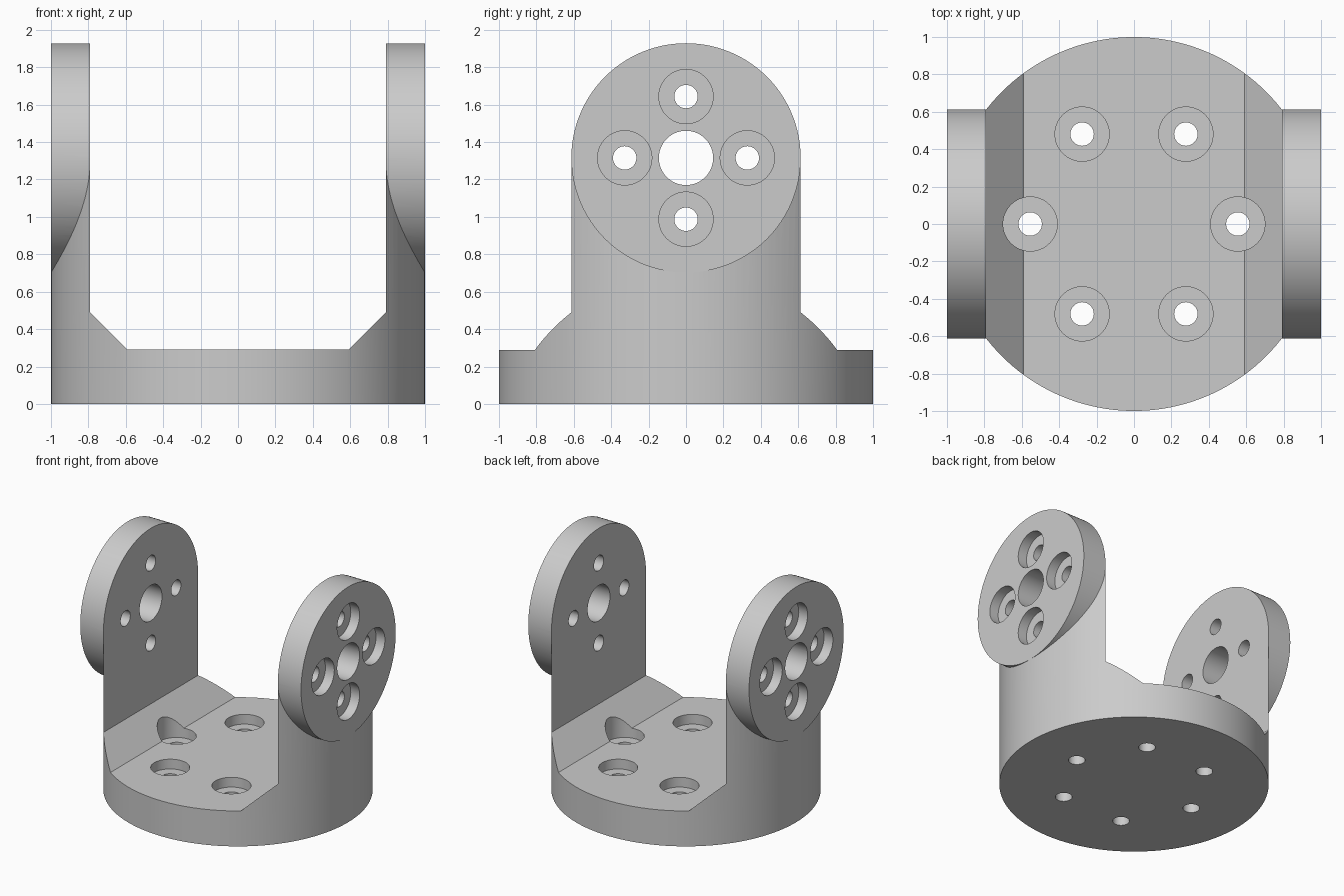
import bpy
import bmesh
from math import pi, cos, sin
from mathutils import Matrix, Vector

default = bpy.data.objects.get("Cube")
if default:
    bpy.data.objects.remove(default, do_unlink=True)

grey = bpy.data.materials.new("plain grey")
grey.use_nodes = True
COLOUR = (0.6, 0.6, 0.6, 1)
grey.diffuse_color = COLOUR
grey.node_tree.nodes["Principled BSDF"].inputs["Base Color"].default_value = COLOUR

PIVOT_Z = 1.315      # height of the pivot axis
EAR_R = 0.6125       # radius of the round ears
FLOOR_Z = 0.29       # top of the base plate
BORE_DEPTH = 0.08    # depth of the screw head recesses
SCREW_R, HEAD_R = 0.0625, 0.145


def add_cylinder(bm, radius, start, end, segments=64):
    """Closed cylinder between two points."""
    start, end = Vector(start), Vector(end)
    axis = end - start
    turn = axis.to_track_quat("Z", "Y").to_matrix().to_4x4()
    bmesh.ops.create_cone(bm, cap_ends=True, segments=segments, radius1=radius,
                          radius2=radius, depth=axis.length,
                          matrix=Matrix.Translation((start + end) / 2) @ turn)


def make_object(name, bm):
    bmesh.ops.recalc_face_normals(bm, faces=bm.faces)
    mesh = bpy.data.meshes.new(name)
    bm.to_mesh(mesh)
    bm.free()
    mesh.materials.append(grey)
    obj = bpy.data.objects.new(name, mesh)
    bpy.context.collection.objects.link(obj)
    return obj


# Round body, reaching up to the pivot axis
bm = bmesh.new()
add_cylinder(bm, 0.9995, (0, 0, 0), (0, 0, PIVOT_Z), 160)
bracket = make_object("yoke_bracket", bm)

# Crossways drum that becomes the two round ears
bm = bmesh.new()
add_cylinder(bm, EAR_R, (-1, 0, PIVOT_Z), (1, 0, PIVOT_Z), 128)
ears = make_object("ear_drum", bm)

# Opening between the arms, with sloped lower corners
bm = bmesh.new()
half = [(0.59, FLOOR_Z), (0.79, 0.49), (0.79, 2.2)]
outline = half + [(-x, z) for x, z in reversed(half)]
face = bm.faces.new([bm.verts.new((x, -1.2, z)) for x, z in outline])
side = bmesh.ops.extrude_face_region(bm, geom=[face])
bmesh.ops.translate(bm, vec=(0, 2.4, 0),
                    verts=[v for v in side["geom"] if isinstance(v, bmesh.types.BMVert)])
opening = make_object("opening_cutter", bm)

# Screw positions on the base and on the ears
base_spots = [(0.555 * cos(i * pi / 3), 0.555 * sin(i * pi / 3)) for i in range(6)]
ear_spots = [(0.3275 * cos(i * pi / 2), PIVOT_Z + 0.3275 * sin(i * pi / 2))
             for i in range(4)]

# Through holes for the screws and the pivot
bm = bmesh.new()
for x, y in base_spots:
    add_cylinder(bm, SCREW_R, (x, y, -0.2), (x, y, 0.6), 40)
for y, z in ear_spots:
    add_cylinder(bm, SCREW_R, (-1.2, y, z), (1.2, y, z), 40)
add_cylinder(bm, HEAD_R, (-1.2, 0, PIVOT_Z), (1.2, 0, PIVOT_Z))
holes = make_object("through_hole_cutter", bm)

# Recesses for the screw heads
bm = bmesh.new()
for x, y in base_spots:
    add_cylinder(bm, HEAD_R, (x, y, FLOOR_Z - BORE_DEPTH), (x, y, 0.6))
for y, z in ear_spots:
    for s in (-1, 1):
        add_cylinder(bm, HEAD_R, (s * (1 - BORE_DEPTH), y, z), (s * 1.2, y, z))
recesses = make_object("recess_cutter", bm)

# Combine the solids, then cut
helpers = [(ears, "UNION"), (opening, "DIFFERENCE"),
           (recesses, "DIFFERENCE"), (holes, "DIFFERENCE")]
for tool, operation in helpers:
    mod = bracket.modifiers.new(tool.name, "BOOLEAN")
    mod.operation = operation
    mod.solver = "EXACT"
    mod.object = tool
    tool.hide_render = True

# Keep the finished shape and drop the helpers
bpy.context.view_layer.update()
graph = bpy.context.evaluated_depsgraph_get()
finished = bpy.data.meshes.new_from_object(bracket.evaluated_get(graph))
bracket.modifiers.clear()
bracket.data = finished
finished.materials.clear()
finished.materials.append(grey)
for tool, _ in helpers:
    bpy.data.objects.remove(tool, do_unlink=True)

bpy.ops.object.select_all(action="DESELECT")
bracket.select_set(True)
bpy.context.view_layer.objects.active = bracket
bpy.ops.object.shade_smooth_by_angle(angle=pi / 6)
